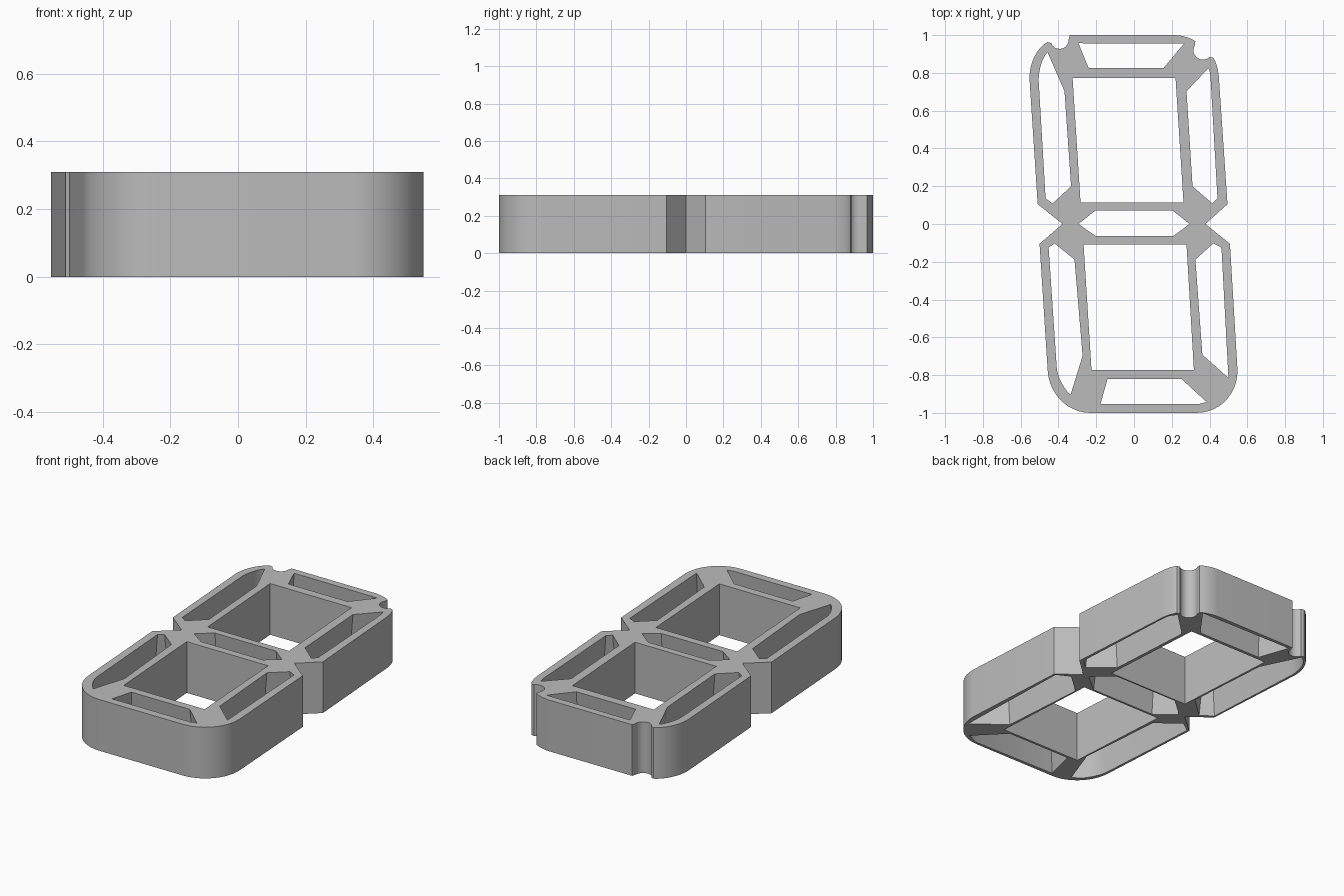
import bpy, bmesh, math
from mathutils import Vector
from mathutils.geometry import interpolate_bezier

HEIGHT = 0.31
FLARE = 0.033      # how far the segment openings widen towards the bottom
MAX_MITRE = 0.042  # keeps sharp tips inside the body

cube = bpy.data.objects.get("Cube")
if cube:
    bpy.data.objects.remove(cube, do_unlink=True)


def corner(start, control, end, steps=12):
    """Rounded corner, pulled towards a control point."""
    a, c, b = (Vector((*p, 0)) for p in (start, control, end))
    pts = interpolate_bezier(a, a.lerp(c, 0.56), b.lerp(c, 0.56), b, steps)
    return [(p.x, p.y) for p in pts]


def notch(cx, cy, radius, first, last, steps=12):
    """Round bite in the outline, between two angles in degrees."""
    angles = [math.radians(first + (last - first) * i / steps) for i in range(steps + 1)]
    return [(cx + radius * math.cos(a), cy + radius * math.sin(a)) for a in angles]


def flared(points, amount):
    """Polygon grown outwards with limited mitres."""
    pts = [Vector(p) for p in points]
    n = len(pts)
    area = sum(pts[i - 1].cross(pts[i]) for i in range(n))
    if area < 0:
        amount = -amount
    result = []
    for i in range(n):
        e1 = (pts[i] - pts[i - 1]).normalized()
        e2 = (pts[(i + 1) % n] - pts[i]).normalized()
        n1, n2 = Vector((e1.y, -e1.x)), Vector((e2.y, -e2.x))
        m = (n1 + n2).normalized()
        length = min(abs(amount) / max(m.dot(n1), 0.1), MAX_MITRE)
        result.append(pts[i] + m * math.copysign(length, amount))
    return result


# Outer outline, anticlockwise from the lower right corner
outline = (
    corner((0.33, -1), (0.55, -1), (0.548, -0.775))
    + [(0.508, -0.105), (0.378, 0), (0.495, 0.105)]
    + corner((0.449, 0.78), (0.442, 0.86), (0.418, 0.88), 6)
    + notch(0.365, 0.92, 0.05, -45, -210)
    + corner((0.325, 0.968), (0.28, 1), (0.215, 1), 6)
    + [(-0.34, 1)]
    + notch(-0.394, 0.974, 0.047, 0, -160)
    + corner((-0.458, 0.963), (-0.56, 0.91), (-0.553, 0.765))
    + [(-0.51, 0.105), (-0.378, 0), (-0.5, -0.105)]
    + corner((-0.457, -0.775), (-0.445, -1), (-0.23, -1))
)

# Two straight-walled windows
windows = [
    [(-0.325, 0.772), (0.22, 0.772), (0.262, 0.114), (-0.283, 0.114)],
    [(-0.267, -0.109), (0.278, -0.109), (0.317, -0.772), (-0.225, -0.772)],
]

# Seven segment openings, at the top face
segments = [
    # top and middle bars
    [(-0.294, 0.957), (0.265, 0.955), (0.156, 0.825), (-0.24, 0.825)],
    [(-0.204, 0.072), (0.204, 0.072), (0.294, 0), (0.209, -0.063),
     (-0.204, -0.063), (-0.294, 0)],
    # bottom bar
    [(-0.14, -0.82), (0.251, -0.82), (0.384, -0.942), (0.347, -0.952),
     (-0.177, -0.952)],
    # upper pair
    [(-0.368, 0.703), (-0.333, 0.199), (-0.431, 0.109), (-0.468, 0.135)]
    + corner((-0.505, 0.765), (-0.505, 0.86), (-0.458, 0.91), 6),
    [(0.442, 0.135), (0.415, 0.109), (0.31, 0.199), (0.278, 0.703)]
    + corner((0.394, 0.825), (0.403, 0.81), (0.405, 0.777), 4),
    # lower pair
    [(-0.452, -0.125), (-0.42, -0.103), (-0.315, -0.188), (-0.272, -0.698)]
    + corner((-0.336, -0.904), (-0.39, -0.86), (-0.408, -0.775), 6),
    [(0.42, -0.103), (0.463, -0.125), (0.5, -0.815), (0.362, -0.692),
     (0.325, -0.188)],
]

bm = bmesh.new()
top_edges, bottom_edges = [], []


def add_wall(top, bottom):
    """Closed wall between a top loop and a bottom loop."""
    n = len(top)
    up = [bm.verts.new((p[0], p[1], HEIGHT)) for p in top]
    low = [bm.verts.new((p[0], p[1], 0)) for p in bottom]
    for i in range(n):
        j = (i + 1) % n
        bm.faces.new((low[i], low[j], up[j], up[i]))
        top_edges.append(bm.edges.get((up[i], up[j])))
        bottom_edges.append(bm.edges.get((low[i], low[j])))


for loop in [outline] + windows:
    add_wall(loop, loop)
for loop in segments:
    add_wall(loop, flared(loop, FLARE))

# Top and bottom faces around all the openings
for edges, z in ((top_edges, 1), (bottom_edges, -1)):
    bmesh.ops.triangle_fill(bm, use_beauty=True, use_dissolve=False,
                            edges=edges, normal=(0, 0, z))
bmesh.ops.recalc_face_normals(bm, faces=bm.faces)

mesh = bpy.data.meshes.new("digit_housing")
bm.to_mesh(mesh)
bm.free()
housing = bpy.data.objects.new("digit_housing", mesh)
bpy.context.collection.objects.link(housing)

# Plain grey plastic
grey = bpy.data.materials.new("plain_grey")
grey.use_nodes = True
colour = (0.5, 0.5, 0.5, 1)
grey.diffuse_color = colour
for node in grey.node_tree.nodes:
    if node.type == "BSDF_PRINCIPLED":
        node.inputs["Base Color"].default_value = colour
mesh.materials.append(grey)

bpy.ops.object.select_all(action="DESELECT")
housing.select_set(True)
bpy.context.view_layer.objects.active = housing
bpy.ops.object.shade_smooth_by_angle(angle=math.radians(25))
